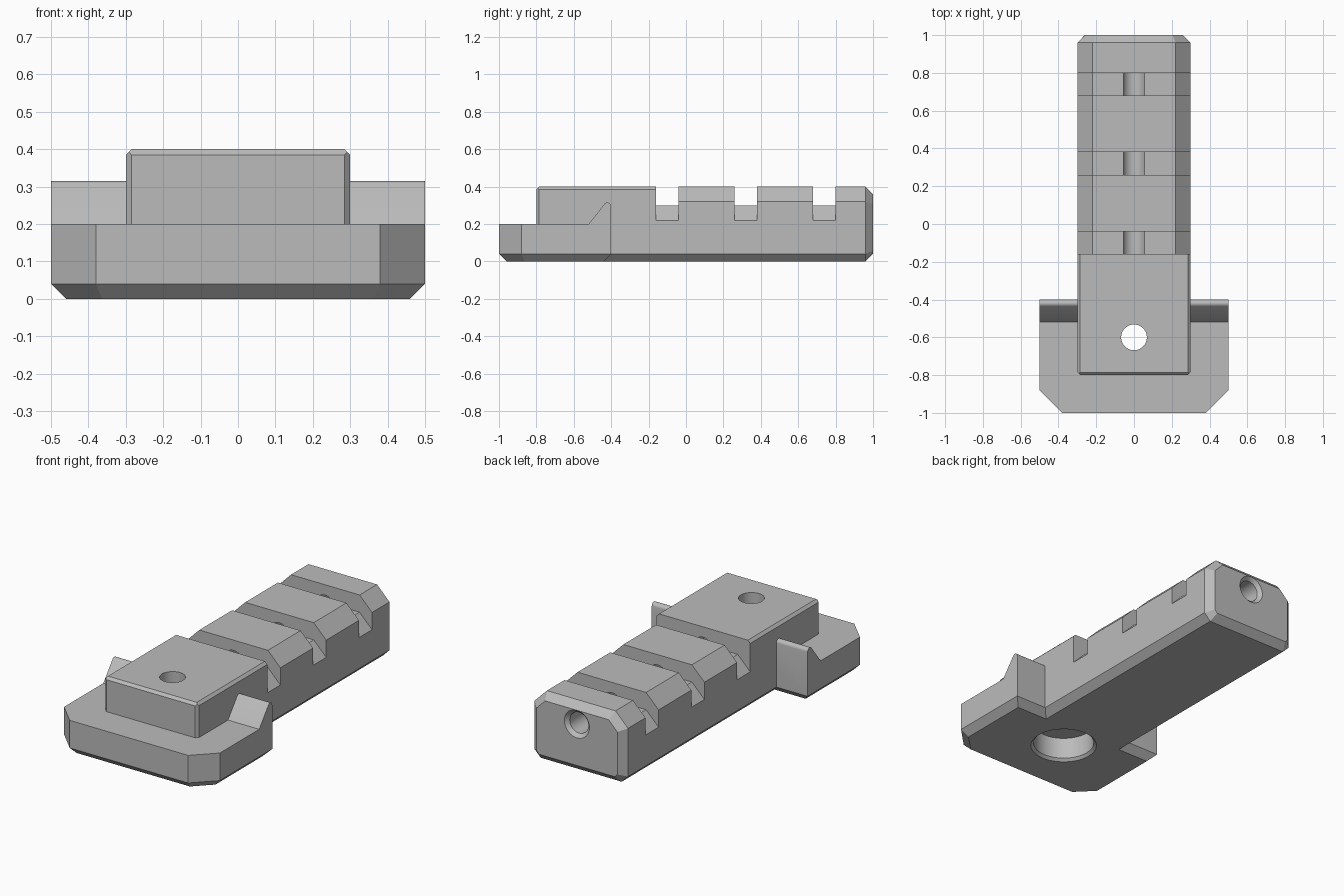
import bpy, bmesh, math
from mathutils import Vector, Matrix

cube = bpy.data.objects.get("Cube")
if cube:
    bpy.data.objects.remove(cube, do_unlink=True)

grey = bpy.data.materials.new("light grey")
grey.use_nodes = True
GREY = (0.5, 0.5, 0.5, 1)
grey.diffuse_color = GREY
grey.node_tree.nodes["Principled BSDF"].inputs["Base Color"].default_value = GREY


def prism(profile, place, start, end):
    """Extrude a 2D profile; place maps (a, b, along) to a point."""
    bm = bmesh.new()
    face = bm.faces.new([bm.verts.new(place(a, b, start)) for a, b in profile])
    ext = bmesh.ops.extrude_face_region(bm, geom=[face])
    verts = [g for g in ext["geom"] if isinstance(g, bmesh.types.BMVert)]
    shift = Vector(place(0, 0, end)) - Vector(place(0, 0, start))
    bmesh.ops.translate(bm, verts=verts, vec=shift)
    return bm


def along_y(a, b, t):
    return (a, t, b)


def along_x(a, b, t):
    return (t, a, b)


def shave(bm, point, normal):
    """Cut away everything on the normal side of a plane and close the gap."""
    geom = bm.verts[:] + bm.edges[:] + bm.faces[:]
    cut = bmesh.ops.bisect_plane(bm, geom=geom, plane_co=point, plane_no=Vector(normal).normalized(),
                                 clear_outer=True, dist=1e-6)
    edges = [g for g in cut["geom_cut"] if isinstance(g, bmesh.types.BMEdge) and g.is_boundary]
    bmesh.ops.edgeloop_fill(bm, edges=edges)


def lathe(profile, matrix, sides=48):
    """Stack circles of (radius, height) into a closed solid."""
    bm = bmesh.new()
    rings = []
    for r, h in profile:
        rings.append([bm.verts.new((r * math.cos(i * math.tau / sides),
                                    r * math.sin(i * math.tau / sides), h)) for i in range(sides)])
    for low, high in zip(rings, rings[1:]):
        for i in range(sides):
            j = (i + 1) % sides
            bm.faces.new((low[i], low[j], high[j], high[i]))
    bm.faces.new(rings[0])
    bm.faces.new(rings[-1])
    bm.transform(matrix)
    return bm


def make(name, bm):
    bmesh.ops.recalc_face_normals(bm, faces=bm.faces[:])
    mesh = bpy.data.meshes.new(name)
    bm.to_mesh(mesh)
    bm.free()
    mesh.materials.append(grey)
    obj = bpy.data.objects.new(name, mesh)
    bpy.context.scene.collection.objects.link(obj)
    return obj


def combine(target, other, operation):
    mod = target.modifiers.new(operation, "BOOLEAN")
    mod.object, mod.operation, mod.solver = other, operation, "EXACT"
    bpy.context.view_layer.objects.active = target
    bpy.ops.object.modifier_apply(modifier=mod.name)
    bpy.data.objects.remove(other, do_unlink=True)


EDGE = 0.04

# Long rail with sloping shoulders, chamfered round its rear end
half = [(0.26, 0), (0.30, 0.04), (0.30, 0.32), (0.22, 0.40)]
outline = half + [(-x, z) for x, z in reversed(half)]
bm = prism(outline, along_y, -0.6, 1)
for i, (x, z) in enumerate(outline):
    nx, nz = outline[(i + 1) % len(outline)]
    normal = Vector((nz - z, 0, x - nx)).normalized() + Vector((0, 1, 0))
    shave(bm, (x, 1 - EDGE, z), normal)
body = make("slotted_rail", bm)

# Cross slots whose floor follows the rail's shoulders
floor = [(0.22, 0.30), (0.40, 0.12), (0.40, 0.6)]
slot_shape = floor + [(-x, z) for x, z in reversed(floor)]
for y in (-0.16, 0.26, 0.68):
    combine(body, make("slot_cutter", prism(slot_shape, along_y, y, y + 0.12)), "DIFFERENCE")

# Raised front block with fine chamfers
block = [(-0.3, 0.1), (0.3, 0.1), (0.3, 0.4), (-0.3, 0.4)]
bm = prism(block, along_y, -0.8, -0.16)
FINE = 0.015
for s in (-1, 1):
    shave(bm, (s * 0.3, 0, 0.4 - FINE), (s, 0, 1))
    shave(bm, (s * 0.3, -0.8 + FINE, 0), (s, -1, 0))
shave(bm, (0, -0.8, 0.4 - FINE), (0, -1, 1))
combine(body, make("front_block", bm), "UNION")

# Wide foot with upturned, round-tipped rear ears
tip = [(-0.42 + 0.02 * math.cos(math.radians(a)), 0.295 + 0.02 * math.sin(math.radians(a)))
       for a in range(0, 142, 20)]
side = [(-1, 0), (-0.4, 0)] + tip + [(-0.52, 0.2), (-1, 0.2)]
bm = prism(side, along_x, -0.5, 0.5)
for s in (-1, 1):
    shave(bm, (s * 0.5, -0.88, 0), (s, -1, 0))
    shave(bm, (s * 0.5, 0, EDGE), (s, 0, -1))
    diagonal = Vector((s, -1, 0)).normalized()
    shave(bm, (s * 0.5, -0.88, EDGE), diagonal - Vector((0, 0, 1)))
shave(bm, (0, -1, EDGE), (0, -1, -1))
shave(bm, (0, -0.4, EDGE), (0, 1, -1))
combine(body, make("foot", bm), "UNION")

# Screw hole with a counterbore underneath
screw = [(0.19, -0.01), (0.165, 0.015), (0.165, 0.14), (0.068, 0.14), (0.068, 0.5)]
combine(body, make("screw_cutter", lathe(screw, Matrix.Translation((0, -0.6, 0)))), "DIFFERENCE")

# Lengthwise bore, opening into the slots and countersunk at the rear
bore = [(0.09, -0.01), (0.06, 0.02), (0.06, 1.25)]
turn = Matrix.Translation((0, 1, 0.28)) @ Matrix.Rotation(math.pi / 2, 4, "X")
combine(body, make("bore_cutter", lathe(bore, turn)), "DIFFERENCE")

# Smooth only the round surfaces
body.name = "rail_mount"
bpy.ops.object.select_all(action="DESELECT")
body.select_set(True)
bpy.context.view_layer.objects.active = body
bpy.ops.object.shade_smooth_by_angle(angle=math.radians(25))
